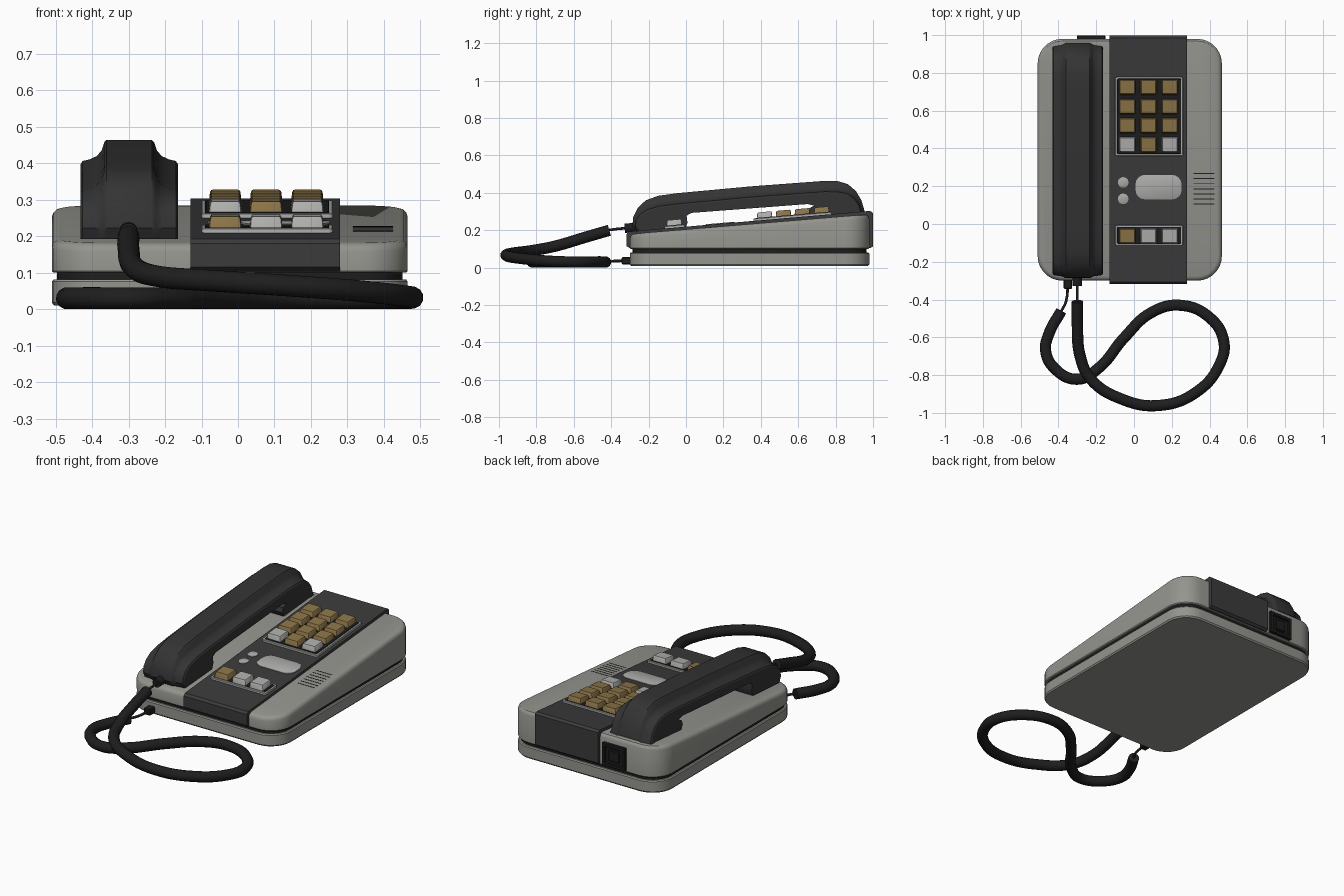
import bpy, bmesh, math
from mathutils import Vector, Matrix

if "Cube" in bpy.data.objects:
    bpy.data.objects.remove(bpy.data.objects["Cube"])


def mat(name, r, g, b):
    m = bpy.data.materials.new(name)
    m.diffuse_color = (r, g, b, 1)
    m.use_nodes = True
    m.node_tree.nodes["Principled BSDF"].inputs["Base Color"].default_value = m.diffuse_color
    return m


BODY = mat("warm_grey", 0.30, 0.30, 0.275)
PANEL = mat("charcoal", 0.043, 0.043, 0.043)
HAND = mat("dark_charcoal", 0.034, 0.034, 0.034)
BLACK = mat("black", 0.013, 0.013, 0.013)
GOLD = mat("ochre", 0.26, 0.175, 0.065)
LIGHT = mat("light_grey", 0.43, 0.43, 0.42)


def finish(name, bm, material):
    bmesh.ops.recalc_face_normals(bm, faces=bm.faces)
    me = bpy.data.meshes.new(name)
    bm.to_mesh(me)
    bm.free()
    me.materials.append(material)
    ob = bpy.data.objects.new(name, me)
    bpy.context.collection.objects.link(ob)
    return ob


def loft(name, rings, material):
    bm = bmesh.new()
    vs = [[bm.verts.new(p) for p in ring] for ring in rings]
    n = len(vs[0])
    for a, b in zip(vs, vs[1:]):
        for i in range(n):
            bm.faces.new((a[i], a[(i + 1) % n], b[(i + 1) % n], b[i]))
    bm.faces.new(vs[0])
    bm.faces.new(vs[-1])
    return finish(name, bm, material)


def rounded(cx, cy, hx, hy, r, seg=7):
    pts = []
    for k, (sx, sy) in enumerate(((1, 1), (-1, 1), (-1, -1), (1, -1))):
        for i in range(seg + 1):
            a = math.pi / 2 * (k + i / seg)
            pts.append((cx + sx * (hx - r) + r * math.cos(a),
                        cy + sy * (hy - r) + r * math.sin(a)))
    return pts


def body_top(y):
    return 0.18 + (y + 0.30) * 0.083


def panel_top(y):
    return 0.192 + (y + 0.318) * 0.0857


def body_ring(inset, z):
    pts = rounded(-0.0225, 0.34, 0.4875 - inset, 0.64 - inset, 0.13 - inset)
    return [(x, y, z(y) if callable(z) else z) for x, y in pts]


# Housing: base tray, dark seam and sloping upper shell
loft("base_tray", [body_ring(0.006, 0.01), body_ring(0, 0.018),
                   body_ring(0, 0.076), body_ring(0.005, 0.082)], BODY)
loft("seam", [body_ring(0.014, 0.078), body_ring(0.014, 0.106)], BLACK)
loft("upper_shell", [body_ring(0.004, 0.100), body_ring(0, 0.105)] +
     [body_ring(i, lambda y, d=d: body_top(y) - d)
      for i, d in ((0, 0.022), (0.004, 0.011), (0.012, 0.003), (0.024, 0))], BODY)

# Dark centre panel wrapping front, top and back
prof = [(-0.300, 0.104), (-0.318, 0.115), (-0.318, 0.180), (-0.306, 0.193),
        (0.985, panel_top(0.985)), (0.999, 0.293), (0.999, 0.115), (0.985, 0.104)]
loft("centre_panel", [[(x, y, z) for y, z in prof] for x in (-0.13, 0.28)], PANEL)


# Parts resting on a sloping surface
def on_slope(name, x, y, hx, hy, r, h, material, taper=0.0, surf=panel_top, seg=4):
    rings = []
    for t, z in ((0, -0.004), (taper * 0.7, h * 0.85), (taper + min(0.002, h / 4), h)):
        rings.append([(px, py, surf(py) + z)
                      for px, py in rounded(x, y, hx - t, hy - t, max(r - t * 0.3, 0.001), seg)])
    return loft(name, rings, material)


# Keypad and function row: frame, dark bed, keys
COLS = (-0.035, 0.077, 0.190)
for label, cy, hy in (("keypad", 0.57, 0.21), ("function", -0.06, 0.055)):
    on_slope(label + "_frame", 0.08, cy, 0.18, hy, 0.012, 0.012, LIGHT)
    on_slope(label + "_bed", 0.08, cy, 0.17, hy - 0.010, 0.008, 0.0145, BLACK)


def key(name, x, y, light):
    on_slope(name, x, y, 0.046, 0.043, 0.006, 0.043, LIGHT if light else GOLD,
             taper=0.006, seg=2)


for r, y in enumerate((0.725, 0.622, 0.521, 0.42)):
    for c, x in enumerate(COLS):
        key(f"key_{r}_{c}", x, y, r == 3 and c != 1)
for c, x in enumerate(COLS):
    key(f"function_key_{c}", x, -0.063, c > 0)

# Light label plate and two indicator discs
on_slope("label_plate", 0.13, 0.195, 0.122, 0.065, 0.05, 0.004, LIGHT)
for i, y in enumerate((0.22, 0.133)):
    on_slope(f"indicator_{i}", -0.057, y, 0.028, 0.028, 0.027, 0.004, LIGHT)

# Sound slots on the right shoulder
for i in range(7):
    on_slope(f"sound_slot_{i}", 0.37, 0.105 + i * 0.027, 0.055, 0.0025, 0.001, 0.001,
             BLACK, surf=body_top, seg=1)

# Handset: side outline lofted across the width, flange lower than the ridge
upper = [(-0.27, 0.192), (-0.287, 0.222), (-0.282, 0.27), (-0.258, 0.32),
         (-0.215, 0.360), (-0.15, 0.384), (-0.05, 0.398), (0.35, 0.435),
         (0.74, 0.464), (0.81, 0.463), (0.865, 0.447), (0.908, 0.410),
         (0.938, 0.360), (0.958, 0.292)]
lower = [(0.94, 0.286), (0.66, 0.263), (0.645, 0.29), (0.655, 0.315),
         (0.685, 0.332), (0.65, 0.340), (0.03, 0.293), (0.003, 0.278),
         (0.008, 0.24), (-0.005, 0.208)]


def handset_ring(x, d, e):
    ring = []
    for i, p in enumerate(upper):
        a, b = upper[max(i - 1, 0)], upper[min(i + 1, len(upper) - 1)]
        t = Vector((b[0] - a[0], b[1] - a[1])).normalized()
        ny, nz = -t.y, max(t.x, 0)
        ring.append((x, p[0] - ny * (0.25 * d + e), p[1] - nz * d))
    return ring + [(x, y, z) for y, z in lower]


half = [(0.133, 0.066, 0.008), (0.128, 0.058, 0.002), (0.110, 0.054, 0), (0.090, 0.045, 0),
        (0.076, 0.030, 0), (0.068, 0.006, 0), (0.062, 0, 0)]
stations = [(-w, d, e) for w, d, e in half] + [(w, d, e) for w, d, e in reversed(half)]
loft("handset", [handset_ring(-0.298 + w, d, e) for w, d, e in stations], HAND)


def box(name, lo, hi, material, bevel=0.003):
    bm = bmesh.new()
    lo, hi = Vector(lo), Vector(hi)
    bmesh.ops.create_cube(bm, size=1, matrix=Matrix.Translation((lo + hi) / 2)
                          @ Matrix.Diagonal((*(hi - lo), 1)))
    bmesh.ops.bevel(bm, geom=bm.edges[:], offset=bevel, segments=1, affect='EDGES')
    return finish(name, bm, material)


# Rear socket: four rim bars around a recessed back with a plug
x0, x1, z0, z1, w = -0.302, -0.152, 0.110, 0.243, 0.020
box("socket_back", (x0, 0.955, z0), (x1, 0.985, z1), BLACK)
for n, a, b in (("left", (x0, z0), (x0 + w, z1)), ("right", (x1 - w, z0), (x1, z1)),
                ("bottom", (x0, z0), (x1, z0 + w)), ("top", (x0, z1 - w), (x1, z1))):
    box("socket_rim_" + n, (a[0], 0.96, a[1]), (b[0], 0.999, b[1]), BLACK)
box("socket_core", (x0 + 0.04, 0.96, z0 + 0.035), (x1 - 0.04, 0.993, z1 - 0.035), BLACK)


# Cord
def tube(name, pts, radius, material, res=10):
    cu = bpy.data.curves.new(name, 'CURVE')
    cu.dimensions = '3D'
    cu.bevel_depth = radius
    cu.bevel_resolution = 4
    cu.resolution_u = res
    cu.use_fill_caps = True
    s = cu.splines.new('BEZIER')
    s.bezier_points.add(len(pts) - 1)
    for bp, p in zip(s.bezier_points, pts):
        bp.co = p
        bp.handle_left_type = bp.handle_right_type = 'AUTO'
    cu.materials.append(material)
    ob = bpy.data.objects.new(name, cu)
    bpy.context.collection.objects.link(ob)
    bpy.ops.object.select_all(action='DESELECT')
    ob.select_set(True)
    bpy.context.view_layer.objects.active = ob
    bpy.ops.object.convert(target='MESH')


tube("coiled_cord", [
    (-0.30, -0.41, 0.200), (-0.30, -0.53, 0.165), (-0.285, -0.70, 0.115),
    (-0.23, -0.82, 0.092), (-0.07, -0.925, 0.078), (0.13, -0.961, 0.065),
    (0.33, -0.89, 0.050), (0.455, -0.74, 0.036), (0.475, -0.62, 0.031),
    (0.40, -0.495, 0.030), (0.24, -0.43, 0.030), (0.09, -0.47, 0.030),
    (-0.05, -0.60, 0.030), (-0.19, -0.765, 0.030), (-0.30, -0.822, 0.030),
    (-0.42, -0.765, 0.030), (-0.468, -0.67, 0.030), (-0.45, -0.58, 0.030),
    (-0.385, -0.46, 0.032)], 0.030, BLACK)
tube("handset_lead", [(-0.30, -0.42, 0.200), (-0.30, -0.36, 0.208), (-0.30, -0.28, 0.213)],
     0.007, BLACK, 4)
tube("base_lead", [(-0.39, -0.47, 0.034), (-0.36, -0.41, 0.035), (-0.35, -0.29, 0.037)],
     0.007, BLACK, 4)
tube("handset_plug", [(-0.30, -0.328, 0.211), (-0.30, -0.26, 0.215)], 0.025, BLACK, 1)
box("base_plug", (-0.372, -0.345, 0.018), (-0.328, -0.28, 0.056), BLACK, 0.005)

# Smooth shading with crisp edges
bpy.ops.object.select_all(action='SELECT')
bpy.context.view_layer.objects.active = bpy.data.objects["handset"]
bpy.ops.object.shade_smooth_by_angle(angle=math.radians(32))
